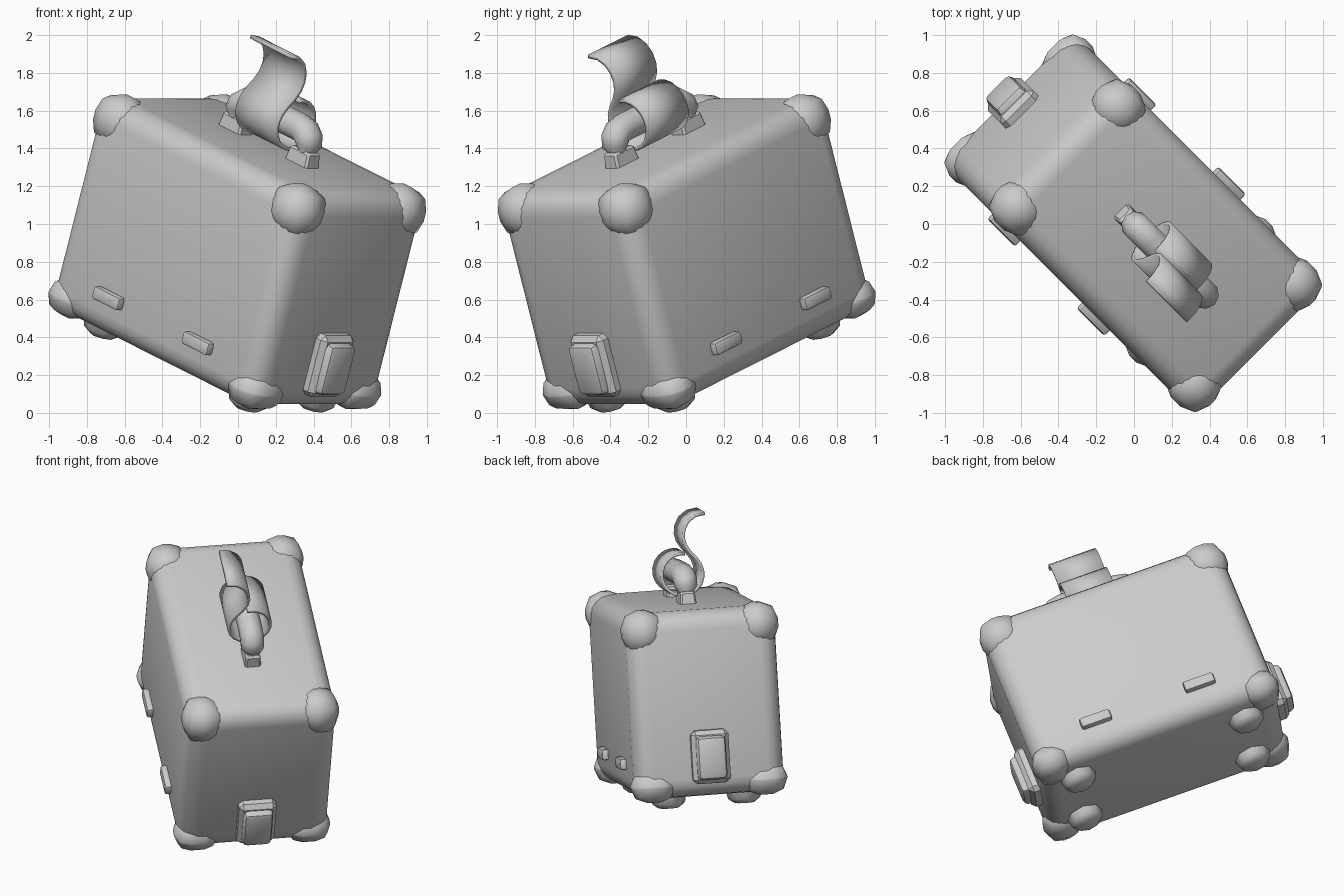
import bpy, bmesh, math
from mathutils import Matrix, Vector

if "Cube" in bpy.data.objects:
    bpy.data.objects.remove(bpy.data.objects["Cube"])

# Case frame: local X = length, Y = width, Z = height, tipped forward and turned 45 degrees
TILT = math.radians(19.6)
FRAME = (Matrix.Translation((0, 0, 0.855)) @ Matrix.Rotation(math.radians(-45), 4, 'Z')
         @ Matrix.Rotation(TILT, 4, 'Y'))
L, W, H = 0.82, 0.49, 0.602   # half sizes of the case

grey = bpy.data.materials.new("plain_grey")
grey.diffuse_color = (0.6, 0.6, 0.6, 1)
grey.use_nodes = True
grey.node_tree.nodes["Principled BSDF"].inputs["Base Color"].default_value = grey.diffuse_color


def finish(name, bm, angle=40):
    bmesh.ops.recalc_face_normals(bm, faces=bm.faces)
    mesh = bpy.data.meshes.new(name)
    bm.to_mesh(mesh)
    bm.free()
    mesh.materials.append(grey)
    for p in mesh.polygons:
        p.use_smooth = True
    mesh.set_sharp_from_angle(angle=math.radians(angle))
    ob = bpy.data.objects.new(name, mesh)
    ob.matrix_world = FRAME
    bpy.context.collection.objects.link(ob)
    return ob


def box(name, center, size, bevel, segments=2, angle=40, taper=None):
    """Bevelled box; taper = (direction vector, scale) shrinks the side facing that way."""
    bm = bmesh.new()
    bmesh.ops.create_cube(bm, size=1)
    for v in bm.verts:
        if taper and v.co.dot(Vector(taper[0])) > 0:
            axis = Vector(taper[0])
            along = axis * v.co.dot(axis)
            v.co = along + (v.co - along) * taper[1]
        v.co = Vector(v.co[i] * size[i] + center[i] for i in range(3))
    if bevel:
        bmesh.ops.bevel(bm, geom=list(bm.edges), offset=bevel, segments=segments,
                        profile=0.5, affect='EDGES', clamp_overlap=True)
    return finish(name, bm, angle)


# Main body
box("case_body", (0, 0, 0), (2 * L, 2 * W, 2 * H), 0.12, 4, 60)

# Corner caps: the lower ones are wider and shorter
OUT = 0.02
for sx in (-1, 1):
    for sy in (-1, 1):
        for sz in (-1, 1):
            d = (0.28, 0.27, 0.28) if sz > 0 else (0.25, 0.29, 0.21)
            c = [s * (half + OUT - k / 2) for s, half, k in zip((sx, sy, sz), (L, W, H), d)]
            box("corner_cap", c, d, 0.112 if sz > 0 else 0.1, 2, 60)

# Feet under the base: low domes
for sx in (-1, 1):
    for sy in (-1, 1):
        bm = bmesh.new()
        bmesh.ops.create_cone(bm, cap_ends=True, segments=8, radius1=0.1, radius2=0.122,
                              depth=0.1, matrix=Matrix.Translation((sx * 0.575, sy * 0.247, -0.628)))
        low = [e for e in bm.edges if all(v.co.z < -0.65 for v in e.verts)]
        bmesh.ops.bevel(bm, geom=low, offset=0.03, segments=1, affect='EDGES')
        finish("foot", bm, 50)

# Latches on both ends: a base plate with a raised block
for s in (-1, 1):
    box("latch_plate", (s * (L + 0.015), 0, -0.34), (0.1, 0.245, 0.345), 0.028, 1, 30)
    box("latch_block", (s * (L + 0.06), 0, -0.345), (0.1, 0.2, 0.295), 0.03, 2, 40,
        taper=((s, 0, 0), 0.93))

# Hinge bars on both long sides
for sx in (-1, 1):
    for sy in (-1, 1):
        box("hinge_bar", (sx * 0.355, sy * (W + 0.005), -0.39), (0.205, 0.07, 0.072), 0.015, 2, 40)


def tube(name, stations, sides=10):
    """Tube in the XZ plane through stations (x, z, direction angle, radius)."""
    bm = bmesh.new()
    rings = []
    for x, z, a, r in stations:
        normal = Vector((-math.sin(a), 0, math.cos(a)))
        rings.append([bm.verts.new(Vector((x, 0, z))
                      + normal * r * math.cos(2 * math.pi * i / sides)
                      + Vector((0, r * math.sin(2 * math.pi * i / sides), 0)))
                      for i in range(sides)])
    for p, q in zip(rings, rings[1:]):
        for i in range(sides):
            j = (i + 1) % sides
            bm.faces.new((p[i], p[j], q[j], q[i]))
    bm.faces.new(rings[0])
    bm.faces.new(rings[-1])
    return finish(name, bm, 50)


# Handle: a bar with elbows at both ends, narrowing at the necks
MID, REACH = 0.03, 0.275
half_pi = math.pi / 2
rise = [(-REACH, 0.62, half_pi, 0.05), (-REACH, 0.675, half_pi, 0.05),
        (-REACH, 0.71, half_pi, 0.075)]
rise += [(-REACH + 0.085 * (1 - math.cos(t)), 0.715 + 0.06 * math.sin(t), half_pi - t, 0.078)
         for t in (math.radians(k) for k in (30, 60, 90))]
fall = [(-x, z, -a, r) for x, z, a, r in reversed(rise)]
tube("handle_bar", [(x + MID, z, a, r) for x, z, a, r in rise + fall])
for s in (-1, 1):
    box("handle_mount", (MID + s * 0.265, 0, 0.63), (0.18, 0.11, 0.1), 0.012, 1, 30,
        taper=((0, 0, 1), 0.85))

# Wrapped sheet: a sleeve round the handle, ending in a curled loose flap
CZ, R = 0.775, 0.135
sheet = [(R * math.cos(t), CZ + R * math.sin(t))
         for t in (math.radians(100 - 18 * k) for k in range(18))]
sheet += [(-0.095, 0.875), (-0.06, 0.915), (-0.03, 0.965), (-0.02, 1.015), (-0.027, 1.065),
          (-0.055, 1.115), (-0.105, 1.15), (-0.17, 1.16)]
bm = bmesh.new()
rows = [[bm.verts.new((MID + x, y, z)) for x in (-0.165, 0.155)] for y, z in sheet]
for p, q in zip(rows, rows[1:]):
    bm.faces.new((p[0], p[1], q[1], q[0]))
wrap = finish("handle_wrap", bm, 60)
solid = wrap.modifiers.new("thickness", 'SOLIDIFY')
solid.thickness = 0.02
solid.offset = 0
